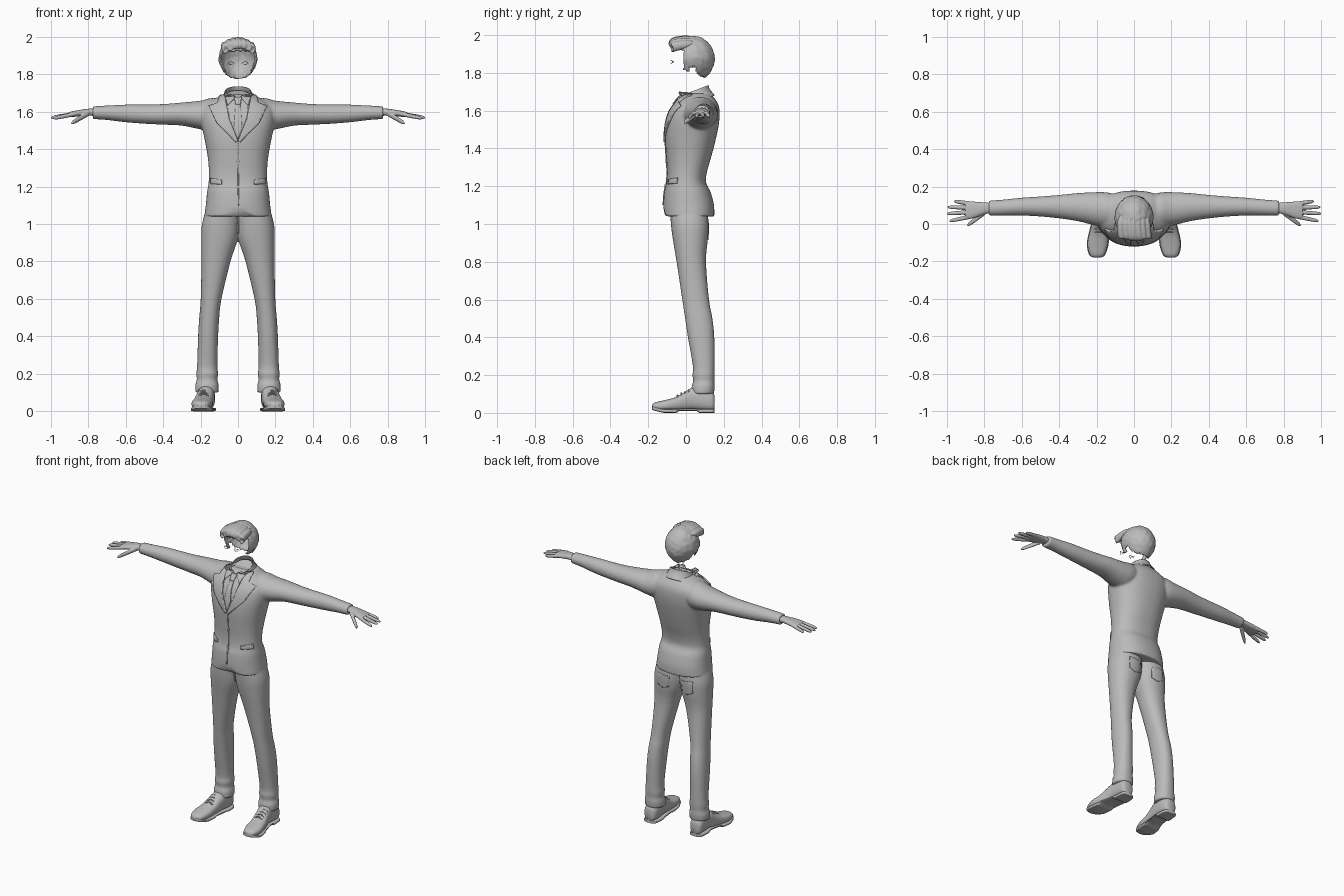
import bpy, bmesh, math
from mathutils import Vector, noise
from mathutils.bvhtree import BVHTree

if "Cube" in bpy.data.objects:
    bpy.data.objects.remove(bpy.data.objects["Cube"])

GREY = (0.5, 0.5, 0.5, 1)
mat = bpy.data.materials.new("plain grey")
mat.use_nodes = True
mat.diffuse_color = GREY
mat.node_tree.nodes["Principled BSDF"].inputs["Base Color"].default_value = GREY


def finish(bm, name, voxel=0, thick=0, smooth=4):
    bmesh.ops.recalc_face_normals(bm, faces=bm.faces)
    me = bpy.data.meshes.new(name)
    bm.to_mesh(me)
    bm.free()
    ob = bpy.data.objects.new(name, me)
    bpy.context.collection.objects.link(ob)
    me.materials.append(mat)
    for f in me.polygons:
        f.use_smooth = True
    me.set_sharp_from_angle(angle=math.radians(50))
    if thick:
        m = ob.modifiers.new("thickness", 'SOLIDIFY')
        m.thickness, m.offset = thick, 0
    if voxel:
        m = ob.modifiers.new("blend", 'REMESH')
        m.mode, m.voxel_size, m.use_smooth_shade = 'VOXEL', voxel, True
        m = ob.modifiers.new("soften", 'SMOOTH')
        m.iterations, m.factor = smooth, 0.5
    return ob


def spline(secs, steps):
    """Smooth in-between sections."""
    out = []
    for i in range(len(secs) - 1):
        a, b, c, d = (secs[max(i - 1, 0)], secs[i], secs[i + 1],
                      secs[min(i + 2, len(secs) - 1)])
        for k in range(steps):
            t = k / steps
            out.append([q + t / 2 * (r - p + t * (2*p - 5*q + 4*r - s + t * (3*(q - r) + s - p)))
                        for p, q, r, s in zip(a, b, c, d)])
    return out + [list(secs[-1])]


def loft(bm, secs, axis, side=1, n=32, p=2.0, steps=4, cap=True):
    """Rounded sections (t, a0, a1, b0, b1) stacked along an axis."""
    rings = []
    for t, a0, a1, b0, b1 in spline(secs, steps):
        ring = []
        for k in range(n):
            w = 2 * math.pi * k / n
            c, s = math.cos(w), math.sin(w)
            a = (a0 + a1) / 2 + (a1 - a0) / 2 * math.copysign(abs(c) ** (2 / p), c)
            b = (b0 + b1) / 2 + (b1 - b0) / 2 * math.copysign(abs(s) ** (2 / p), s)
            x, y, z = {'x': (t, a, b), 'y': (a, t, b), 'z': (a, b, t)}[axis]
            ring.append(bm.verts.new((x * side, y, z)))
        rings.append(ring)
    for r, q in zip(rings, rings[1:]):
        for k in range(n):
            bm.faces.new((r[k], r[k - 1], q[k - 1], q[k]))
    if cap:
        bm.faces.new(rings[0])
        bm.faces.new(rings[-1])
    return rings


# Jacket: body and sleeves blended together
TORSO = [(1.04, .180, -.118, .150), (1.10, .172, -.120, .148), (1.17, .165, -.115, .130),
         (1.22, .157, -.103, .106), (1.28, .155, -.100, .112), (1.36, .162, -.105, .135),
         (1.45, .178, -.110, .158), (1.53, .195, -.103, .174), (1.59, .200, -.086, .178),
         (1.63, .185, -.062, .172), (1.66, .140, -.040, .155), (1.69, .085, -.005, .130)]
SLEEVE = [(.06, .0, .15, 1.54, 1.66), (.14, -.02, .168, 1.50, 1.672), (.2, -.01, .17, 1.505, 1.658),
          (.3, .015, .165, 1.525, 1.648), (.4, .03, .155, 1.53, 1.64), (.5, .04, .147, 1.535, 1.638),
          (.6, .045, .14, 1.543, 1.637), (.7, .045, .13, 1.555, 1.632), (.775, .045, .125, 1.56, 1.628)]
bm = bmesh.new()
for v in sum(loft(bm, [(z, -w, w, f, b) for z, w, f, b in TORSO], 'z', n=48, p=2.3), []):
    if v.co.z < 1.07 and v.co.y < 0:
        v.co.z += .05 * max(0, 1 - abs(v.co.x) / .08)
for s in (1, -1):
    loft(bm, SLEEVE, 'x', s)
jacket = finish(bm, "jacket", voxel=.007)

# Shirt collar, tilted forward
bm = bmesh.new()
collar = [(1.64, -.098, .098, -.045, .15), (1.68, -.078, .078, -.03, .125), (1.708, -.068, .068, -.025, .115)]
for v in sum(loft(bm, collar, 'z', cap=False), []):
    v.co.z += .4 * (v.co.y - .05)
collar = finish(bm, "shirt_collar", thick=.006)

# Neck base filling the collar
bm = bmesh.new()
for v in sum(loft(bm, [(1.62, -.06, .06, -.02, .1), (1.69, -.062, .062, -.018, .108)], 'z'), []):
    v.co.z += .4 * (v.co.y - .05)
finish(bm, "neck_base")

# Trousers
LEG = [(1.10, -.01, .165, -.085, .11), (1.0, -.01, .192, -.08, .12), (.92, .0, .196, -.07, .116),
       (.8, .04, .195, -.05, .106), (.6, .088, .199, -.02, .122), (.5, .1, .207, -.005, .14),
       (.4, .106, .213, .01, .15), (.25, .11, .218, .036, .152), (.2, .106, .222, .034, .152),
       (.17, .110, .220, .038, .15), (.14, .103, .228, .03, .152), (.1, .104, .227, .028, .148)]
bm = bmesh.new()
for s in (1, -1):
    loft(bm, LEG, 'z', s, p=2.2)
trousers = finish(bm, "trousers", voxel=.007)

# Hands with fingers (base y, tip x, tip y, tip z)
PALM = [(.74, .06, .112, 1.575, 1.615), (.80, .052, .115, 1.578, 1.615),
        (.86, .03, .12, 1.573, 1.606), (.90, .026, .12, 1.57, 1.598)]
FINGERS = [(.038, .985, .016, 1.563), (.063, 1.0, .055, 1.567), (.087, .995, .09, 1.569), (.11, .96, .121, 1.57)]


def finger(bm, start, end, r, s):
    secs = []
    for t, k in ((0, 1), (.5, .95), (.85, .8), (1, .35)):
        x, y, z = Vector(start).lerp(Vector(end), t)
        secs.append((x, y - r*k, y + r*k, z - r*k, z + r*k))
    loft(bm, secs, 'x', s, n=12)


for s, side in ((1, "left"), (-1, "right")):
    bm = bmesh.new()
    loft(bm, PALM, 'x', s, n=24, p=2.4)
    for by, tx, ty, tz in FINGERS:
        finger(bm, (.875, by, 1.586), (tx, ty, tz), .0115, s)
    finger(bm, (.795, .062, 1.592), (.89, -.008, 1.537), .015, s)
    finish(bm, side + "_hand", voxel=.0035, smooth=2)

# Shoes with soles and laces
SHOE = [(-.18, .185, .21, .02, .04), (-.165, .158, .235, .012, .055), (-.11, .14, .248, .01, .068),
        (-.05, .135, .238, .01, .085), (.0, .13, .225, .012, .115), (.04, .125, .218, .015, .135),
        (.1, .122, .215, .01, .13), (.14, .13, .21, .01, .11), (.152, .145, .195, .02, .09)]
for s, side in ((1, "left"), (-1, "right")):
    bm = bmesh.new()
    loft(bm, SHOE, 'y', s, p=2.5)
    finish(bm, side + "_shoe")
    bm = bmesh.new()
    rings = loft(bm, [(y, a - .004, b + .004, 0, .02) for y, a, b, c, d in SHOE], 'y', s, p=5)
    for v in sum(rings, []):
        if v.co.z < .01 and -.04 < v.co.y < .06:
            v.co.z += .012                      # arch in front of the heel
        v.co.z += max(0, -.12 - v.co.y) * .25   # toe spring
    finish(bm, side + "_sole")
    bm = bmesh.new()
    for k in range(4):
        y, z = -.045 + .02 * k, .09 + .009 * k
        loft(bm, [(.155, y - .004, y + .004, z - .012, z - .004),
                  (.183, y - .004, y + .004, z, z + .009),
                  (.212, y - .004, y + .004, z - .012, z - .004)], 'x', s, n=8)
    finish(bm, side + "_laces")

# Garment details: outlines draped over the cloth
dg = bpy.context.evaluated_depsgraph_get()
dg.update()
TREES = {ob.name: BVHTree.FromObject(ob, dg) for ob in (jacket, collar, trousers)}


def plate(name, pts, on=("jacket",), side=1, thick=.008, back=False, lift=.002):
    bm = bmesh.new()
    bm.faces.new([bm.verts.new((x * side, 0, z)) for x, z in pts])
    for i, axis in ((0, Vector((1, 0, 0))), (2, Vector((0, 0, 1)))):
        lo, hi = min(v.co[i] for v in bm.verts), max(v.co[i] for v in bm.verts)
        for k in range(1, int((hi - lo) / .012) + 1):
            bmesh.ops.bisect_plane(bm, geom=bm.verts[:] + bm.edges[:] + bm.faces[:],
                                   plane_co=axis * (lo + .012 * k), plane_no=axis)
    d = -1 if back else 1
    for v in bm.verts:
        hits = []
        for key in on:
            hit = TREES[key].ray_cast(Vector((v.co.x, -d, v.co.z)), Vector((0, d, 0)))[0]
            hit = hit or TREES[key].find_nearest(Vector((v.co.x, -.05 * d, v.co.z)))[0]
            hits.append(hit.y * d)
        v.co.y = (min(hits) - lift) * d
    return finish(bm, name, thick=thick)


both = ("jacket", "shirt_collar")
plate("shirt_front", [(-.062, 1.69), (.062, 1.69), (.045, 1.56), (0, 1.45), (-.045, 1.56)], thick=.004)
plate("tie", [(-.012, 1.645), (.012, 1.645), (.022, 1.52), (0, 1.45), (-.022, 1.52)], lift=.006)
plate("tie_knot", [(-.02, 1.675), (.02, 1.675), (.013, 1.635), (-.013, 1.635)], both, thick=.014, lift=.006)
plate("front_edge", [(-.003, 1.44), (.003, 1.44), (.005, 1.1), (-.001, 1.1)], thick=.004)
plate("fly", [(-.004, 1.08), (.004, 1.08), (.004, .95), (-.004, .95)], ("trousers",), thick=.003)
for s, side in ((1, "left"), (-1, "right")):
    plate(side + "_lapel", [(.072, 1.695), (.098, 1.68), (.108, 1.645), (.155, 1.627), (.112, 1.54),
                            (.012, 1.435), (0, 1.445), (.046, 1.56)], side=s, thick=.012, lift=.004)
    plate(side + "_collar_leaf", [(.014, 1.675), (.045, 1.7), (.072, 1.69), (.055, 1.632)],
          both, s, thick=.01, lift=.005)
    plate(side + "_pocket_flap", [(.085, 1.235), (.145, 1.245), (.147, 1.215), (.087, 1.21)], side=s)
    plate(side + "_back_pocket", [(.045, 1.0), (.13, 1.01), (.13, .935), (.09, .915), (.05, .93)],
          ("trousers",), s, thick=.004, back=True, lift=.001)

# Buttons
bm = bmesh.new()
for z in (1.2, 1.33):
    y = TREES["jacket"].ray_cast(Vector((0, -1, z)), Vector((0, 1, 0)))[0].y
    loft(bm, [(y - .006, -.008, .008, z - .008, z + .008), (y + .004, -.009, .009, z - .009, z + .009)], 'y', n=16)
finish(bm, "buttons")

# Hair shell, open at the face
bm = bmesh.new()
bmesh.ops.create_uvsphere(bm, u_segments=72, v_segments=48, radius=1)
for v in bm.verts:
    n = 1 + .035 * noise.noise(v.co * 5)
    pinch = 1 - .22 * max(0, -v.co.z)
    v.co = Vector((v.co.x * .1 * n * pinch, .035 + v.co.y * .113 * n, 1.875 + v.co.z * .117 * n))


def hairline(x, y):
    jag = .012 * noise.noise(Vector((x * 60, y * 60, 0)))
    if y < -.012:
        return 1.925 + jag
    if y < .02:
        return 1.815 + jag
    if y < .055:
        return 1.835 + jag
    return 1.805 - (y - .055) * .7 + jag


doomed = []
for f in bm.faces:
    c = f.calc_center_median()
    if c.z < hairline(c.x, c.y):
        doomed.append(f)
bmesh.ops.delete(bm, geom=doomed, context='FACES')
finish(bm, "hair", thick=.007)

# Swept fringe made of overlapping locks
bm = bmesh.new()
for k in range(7):
    x = -.072 + .024 * k
    drop = 5 * x * x
    z = 1.968 - drop
    loft(bm, [(-.092 + drop, x + .004, x + .02, z - .02, z - .006), (-.078, x - .01, x + .024, z - .034, z + .016),
              (-.04, x - .018, x + .02, z - .024, z + .027), (.01, x - .018, x + .014, z - .012, z + .03),
              (.06, x * .8 - .01, x * .8 + .01, z, z + .02)], 'y', n=14)
finish(bm, "hair_fringe", voxel=.005, smooth=2)

# Eyelash rims
for s, side in ((1, "left"), (-1, "right")):
    bm = bmesh.new()
    for top in (1, -1):
        loft(bm, [(.02, -.068, -.064, 1.857, 1.859), (.038, -.082, -.077, 1.857 + .008 * top, 1.86 + .008 * top),
                  (.056, -.066, -.062, 1.857, 1.859)], 'x', s, n=8)
    finish(bm, side + "_eyelashes")
